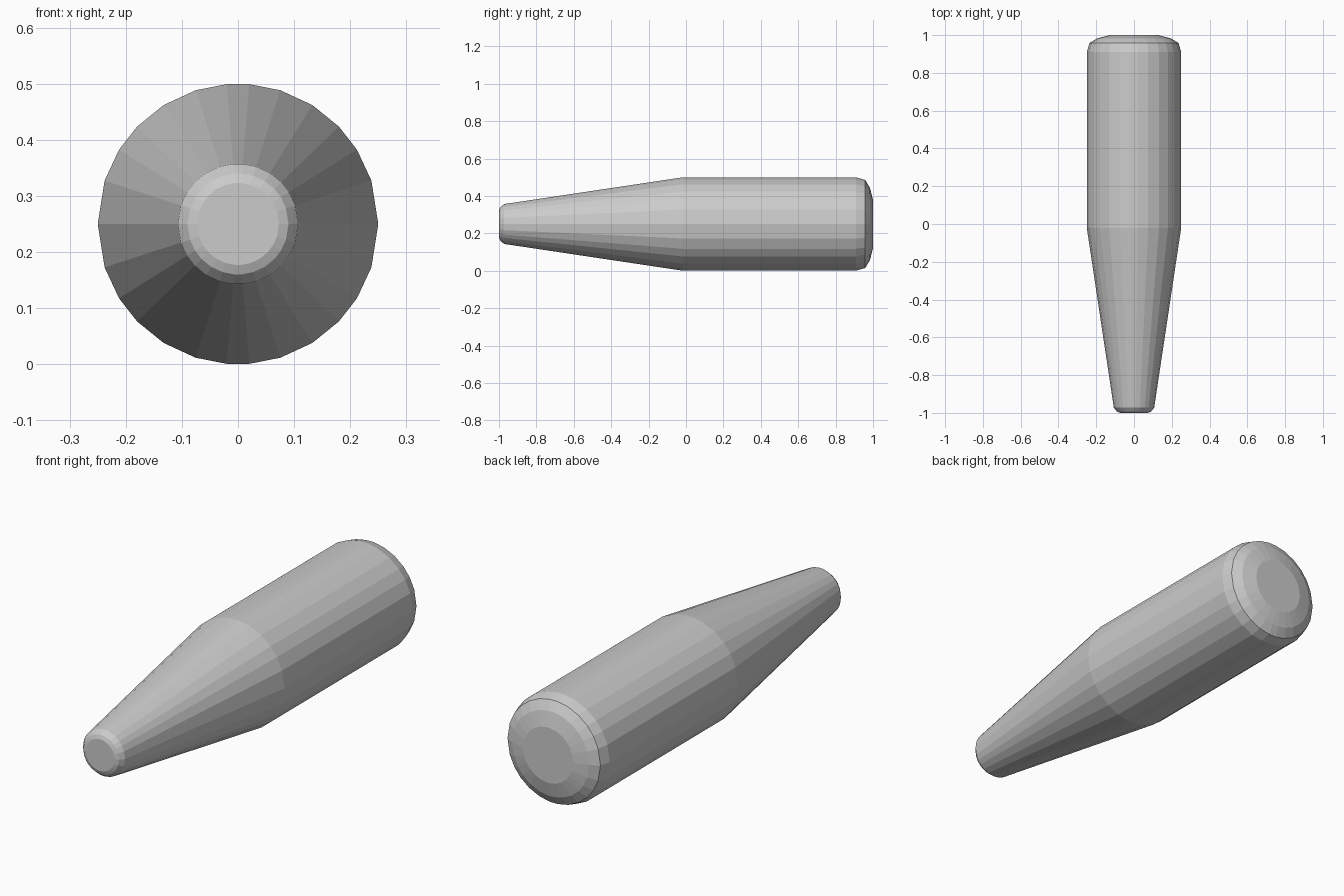
import bpy, bmesh, math

if "Cube" in bpy.data.objects:
    bpy.data.objects.remove(bpy.data.objects["Cube"])

# Lathe profile along the y axis: (y, radius)
PROFILE = [(-1.0, 0.073), (-0.993, 0.09), (-0.972, 0.107), (-0.02, 0.25),
           (0.91, 0.25), (0.958, 0.236), (0.983, 0.195), (1.0, 0.127)]
CENTRE_Z = 0.25

# Slightly uneven facet angles, measured from the top and mirrored per quadrant
QUARTER = [4.6, 17.5, 32, 46, 58, 72]
half = QUARTER + [90] + [180 - a for a in reversed(QUARTER)]
angles = [math.radians(a) for a in half + [360 - a for a in reversed(half)]]


def lathe(name, profile):
    bm = bmesh.new()
    rings = [[bm.verts.new((r * math.sin(a), y, CENTRE_Z + r * math.cos(a)))
              for a in angles] for y, r in profile]
    n = len(angles)
    for lower, upper in zip(rings, rings[1:]):
        for i in range(n):
            j = (i + 1) % n
            bm.faces.new((lower[i], lower[j], upper[j], upper[i]))
    bm.faces.new(rings[0])
    bm.faces.new(rings[-1])
    bmesh.ops.recalc_face_normals(bm, faces=bm.faces)
    mesh = bpy.data.meshes.new(name)
    bm.to_mesh(mesh)
    bm.free()
    obj = bpy.data.objects.new(name, mesh)
    bpy.context.collection.objects.link(obj)
    return obj


# Tapered handle with bevelled ends, flat faceted
lathe("tapered_handle", PROFILE)
